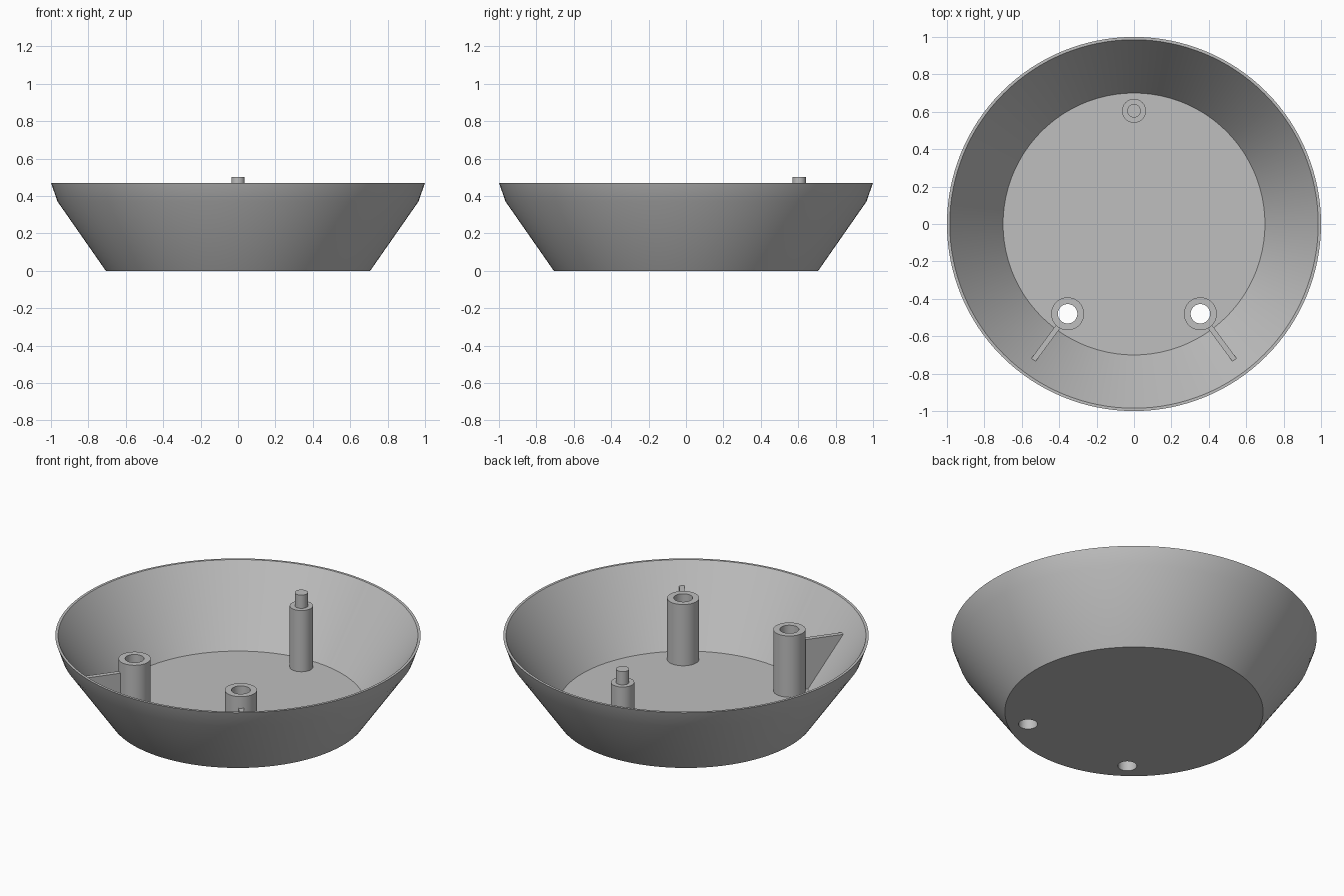
import bpy, bmesh, math
from mathutils import Matrix, Vector

if "Cube" in bpy.data.objects:
    bpy.data.objects.remove(bpy.data.objects["Cube"], do_unlink=True)

GREY = (0.52, 0.52, 0.52, 1)
grey = bpy.data.materials.new("plain grey")
grey.use_nodes = True
grey.diffuse_color = GREY
grey.node_tree.nodes["Principled BSDF"].inputs["Base Color"].default_value = GREY

FLOOR, RIM = 0.05, 0.47
FLOOR_R, RIM_R = 0.70, 0.985
POST_TOP, POST_R, HOLE_R = 0.42, 0.088, 0.052
RIB_TOP, RIB_W = 0.35, 0.028


def add_object(name, bm, location=(0, 0, 0)):
    bmesh.ops.recalc_face_normals(bm, faces=bm.faces)
    mesh = bpy.data.meshes.new(name)
    bm.to_mesh(mesh)
    bm.free()
    mesh.materials.append(grey)
    obj = bpy.data.objects.new(name, mesh)
    obj.location = location
    bpy.context.collection.objects.link(obj)
    return obj


def lathe(name, profile, steps, location=(0, 0, 0)):
    """Spin (radius, height) points around the z axis."""
    bm = bmesh.new()
    verts = [bm.verts.new((r, 0, z)) for r, z in profile]
    edges = [bm.edges.new(pair) for pair in zip(verts, verts[1:])]
    bmesh.ops.spin(bm, geom=verts + edges, axis=(0, 0, 1), cent=(0, 0, 0),
                   angle=math.tau, steps=steps, use_duplicate=False)
    bmesh.ops.remove_doubles(bm, verts=bm.verts, dist=1e-4)
    return add_object(name, bm, location)


def smooth(obj):
    bpy.ops.object.select_all(action="DESELECT")
    obj.select_set(True)
    bpy.context.view_layer.objects.active = obj
    bpy.ops.object.shade_smooth_by_angle(angle=math.radians(30))


# Bowl: kinked outside, straight conical inside
bowl = lathe("bowl", [(0, 0), (0.707, 0), (0.965, 0.37), (1, RIM),
                      (RIM_R, RIM), (FLOOR_R, FLOOR), (0, FLOOR)], 128)

for side, label in ((1, "left"), (-1, "right")):
    spot = Vector((side * 0.355, -0.48, 0))

    # Screw hole through the bowl floor
    cutter = lathe(label + "_hole_cutter", [(0, -0.1), (HOLE_R, -0.1), (HOLE_R, 0.2), (0, 0.2)],
                   48, spot)
    cutter.hide_render = True
    cut = bowl.modifiers.new("hole", "BOOLEAN")
    cut.operation, cut.solver, cut.object = "DIFFERENCE", "EXACT", cutter
    bpy.context.view_layer.objects.active = bowl
    bpy.ops.object.modifier_apply(modifier=cut.name)
    bpy.data.objects.remove(cutter, do_unlink=True)

    # Hollow front post
    smooth(lathe(label + "_hollow_post", [(POST_R, FLOOR), (POST_R, POST_TOP),
                                          (HOLE_R, POST_TOP), (HOLE_R, FLOOR)], 48, spot))

    # Triangular rib from the post out to the sloping wall
    start = spot.length + POST_R - 0.005
    wall = FLOOR_R + (RIM_R - FLOOR_R) * (RIB_TOP - FLOOR) / (RIM - FLOOR)
    bm = bmesh.new()
    outline = [(start, FLOOR), (FLOOR_R, FLOOR), (wall, RIB_TOP), (start, RIB_TOP)]
    face = bm.faces.new([bm.verts.new((r, -RIB_W / 2, z)) for r, z in outline])
    side_geom = bmesh.ops.extrude_face_region(bm, geom=[face])["geom"]
    bmesh.ops.translate(bm, vec=(0, RIB_W, 0),
                        verts=[g for g in side_geom if isinstance(g, bmesh.types.BMVert)])
    turn = Matrix.Rotation(math.atan2(spot.y, spot.x), 4, "Z")
    bmesh.ops.transform(bm, matrix=turn, verts=bm.verts)
    add_object(label + "_rib", bm)

smooth(bowl)

# Rear post with a narrower locating pin on top
smooth(lathe("rear_pin_post", [(0.064, FLOOR), (0.064, POST_TOP), (0.036, POST_TOP),
                               (0.036, 0.5), (0, 0.5)], 32, (0, 0.605, 0)))
